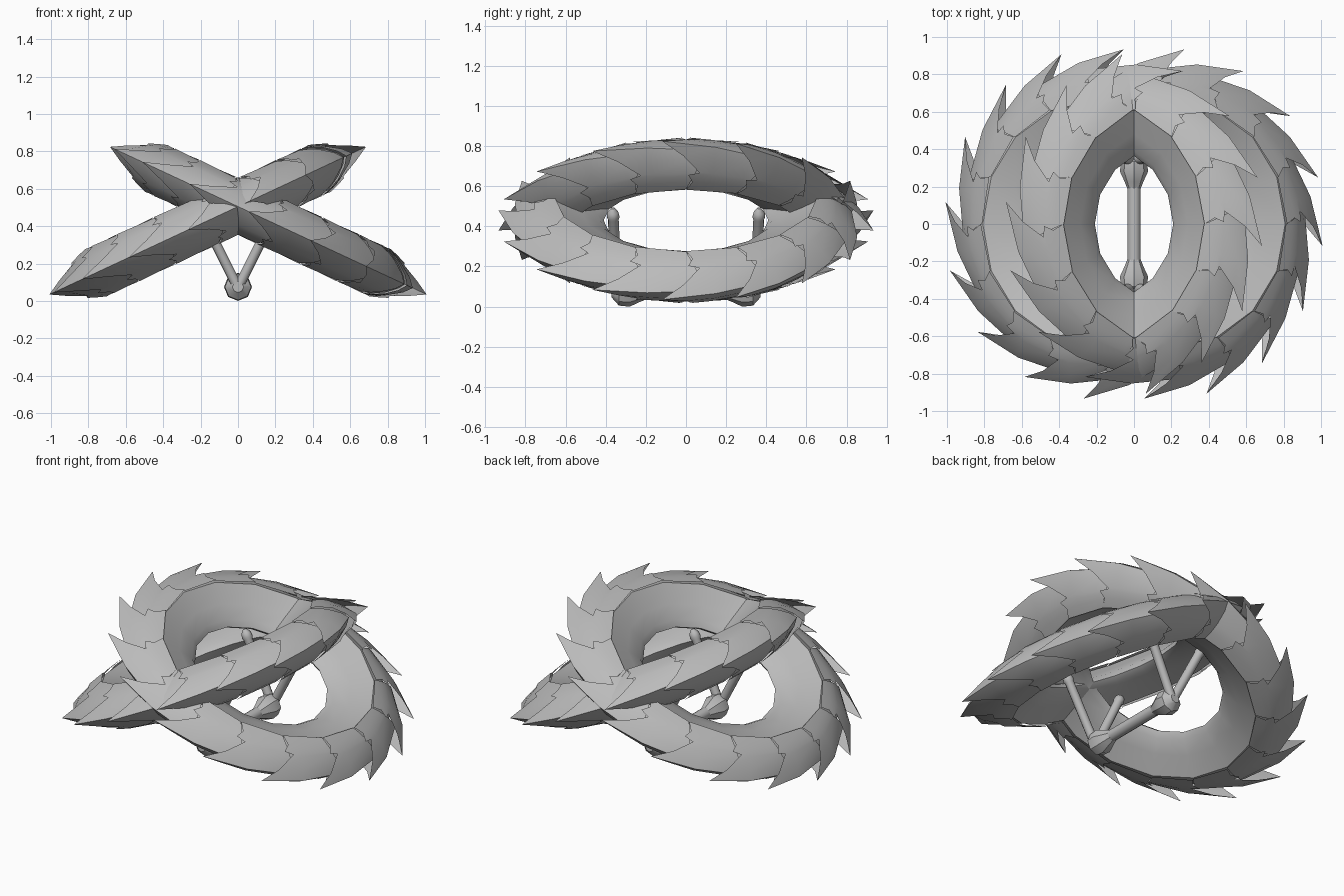
import bpy, bmesh, math
from mathutils import Vector, Matrix

if "Cube" in bpy.data.objects:
    bpy.data.objects.remove(bpy.data.objects["Cube"])

SEG = 16
STEP = 2 * math.pi / SEG
TILT = math.radians(25)
RIM = 0.655

mat = bpy.data.materials.new("plain grey")
mat.diffuse_color = (0.5, 0.5, 0.5, 1)
mat.use_nodes = True
mat.node_tree.nodes["Principled BSDF"].inputs["Base Color"].default_value = mat.diffuse_color


def finish(name, bm, angle=40):
    bmesh.ops.recalc_face_normals(bm, faces=bm.faces)
    me = bpy.data.meshes.new(name)
    bm.to_mesh(me)
    bm.free()
    ob = bpy.data.objects.new(name, me)
    bpy.context.collection.objects.link(ob)
    me.materials.append(mat)
    bpy.ops.object.select_all(action='DESELECT')
    ob.select_set(True)
    bpy.context.view_layer.objects.active = ob
    bpy.ops.object.shade_smooth_by_angle(angle=math.radians(angle))
    return ob


def ring_point(r, n, theta):
    return Vector((r * math.cos(theta), r * math.sin(theta), n))


def loft(bm, rows, closed_rows=False, closed_cols=False):
    vs = [[bm.verts.new(p) for p in row] for row in rows]
    nr, nc = len(vs), len(vs[0])
    for i in range(nr if closed_rows else nr - 1):
        for j in range(nc if closed_cols else nc - 1):
            a, b = vs[i], vs[(i + 1) % nr]
            k = (j + 1) % nc
            bm.faces.new((a[j], a[k], b[k], b[j]))


def wedge(deg):
    """Cross-section between an ellipse and a V, as (outward, sideways) fractions."""
    c, s = max(0, math.cos(math.radians(deg))), math.sin(math.radians(deg))
    return c ** 1.5, math.copysign(abs(s) ** 1.5, s)


# Half profile of one scale: (angle around the tube in degrees, reach of the jagged end)
half = [(90, 1.0), (66, 0.88), (55, 0.96), (50, 0.76), (28, 1.04)]
columns = half + [(0, 1.37)] + [(-a, s) for a, s in reversed(half)]


def scales(name, world):
    bm = bmesh.new()
    for k in range(SEG):
        t0 = k * STEP
        rows = [[], [], [], []]
        for deg, reach in columns:
            c, s = wedge(deg)
            p = ring_point(RIM + 0.180 * c, 0.134 * s, t0 + STEP)
            q = ring_point(RIM + 0.005 + 0.230 * c, 0.139 * s, t0)
            start = p - 0.3 * (q - p) * c
            start.xy *= 1 - 0.015 * c
            # the back of each scale bulges a little before its tip
            bulge = p + 0.55 * (q - p)
            bulge.xy *= 1 + 0.030 * c
            for row, pt in zip(rows, (start, p, bulge, p + reach * (q - p))):
                row.append(pt)
        loft(bm, rows)
    bmesh.ops.remove_doubles(bm, verts=bm.verts, dist=0.0005)
    finish(name, bm).matrix_world = world


# Inner band plus a core hidden beneath the scales
inner = [(RIM, 0.124), (0.53, 0.072), (0.44, 0.032), (0.41, 0.0),
         (0.44, -0.032), (0.53, -0.072), (RIM, -0.124)]
core = [(RIM + 0.150 * c, 0.120 * s) for c, s in map(wedge, (-75, -50, -25, 0, 25, 50, 75))]


def band(name, world):
    bm = bmesh.new()
    loft(bm, [[ring_point(r, n, k * STEP) for r, n in inner + core] for k in range(SEG)], True, True)
    finish(name, bm, 40).matrix_world = world


# Two interlocking rings, half a turn apart
for name, turn in (("right", 0), ("left", math.pi)):
    world = (Matrix.Rotation(turn, 4, 'Z') @ Matrix.Translation((0, 0, 0.505))
             @ Matrix.Rotation(TILT, 4, 'Y') @ Matrix.Translation((0.179, 0, 0)))
    scales(name + "_ring_scales", world)
    band(name + "_ring_band", world)


def spindle(name, start, end, profile, sides=10):
    """Lathe a (fraction along, radius) profile between two points."""
    start, end = Vector(start), Vector(end)
    rot = (end - start).to_track_quat('Z', 'Y')
    bm = bmesh.new()
    rows = []
    for f, r in profile:
        mid = start.lerp(end, f)
        rows.append([mid + rot @ Vector((r * math.cos(a), r * math.sin(a), 0))
                     for a in (2 * math.pi * i / sides for i in range(sides))])
    loft(bm, rows, False, True)
    bmesh.ops.holes_fill(bm, edges=bm.edges)
    finish(name, bm)


# Lower axle, flared hubs and leaning struts
spindle("axle", (0, -0.3, 0.075), (0, 0.3, 0.075), [(0, 0.036), (1, 0.036)])
for side, y in (("front", -1), ("back", 1)):
    spindle(side + "_hub", (0, y * 0.19, 0.075), (0, y * 0.37, 0.075),
            [(0, 0.036), (0.2, 0.05), (0.5, 0.075), (0.8, 0.07), (1, 0.03)], 8)
    for hand, x in (("left", -1), ("right", 1)):
        spindle(f"{side}_{hand}_strut", (x * 0.01, y * 0.345, 0.09), (x * 0.21, y * 0.365, 0.49),
                [(0, 0.027), (0.86, 0.027), (0.89, 0.032), (0.95, 0.028), (1, 0.01)])
